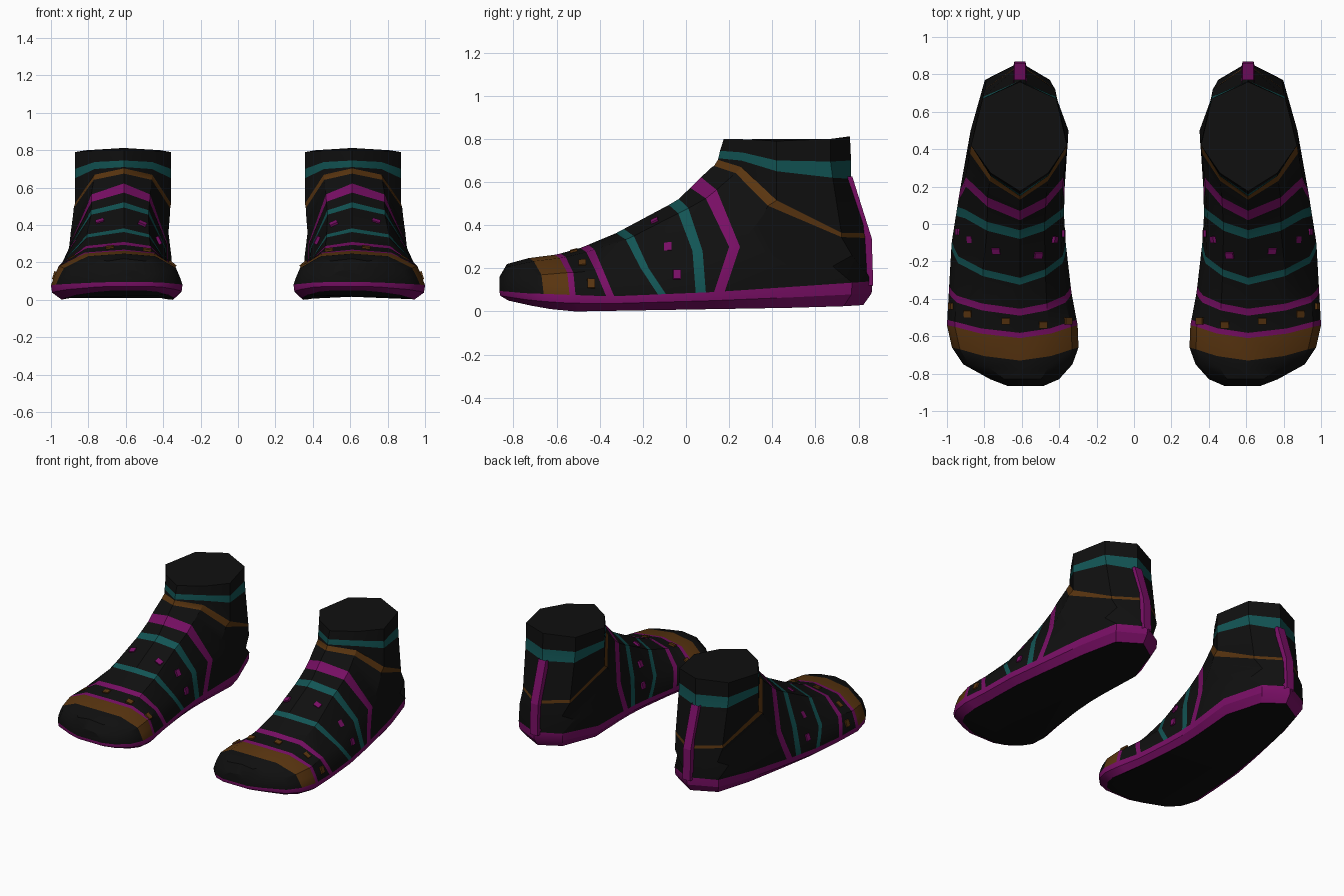
import bpy, bmesh
from mathutils import Vector
from mathutils.bvhtree import BVHTree

if "Cube" in bpy.data.objects:
    bpy.data.objects.remove(bpy.data.objects["Cube"])

CX = 0.61  # centre line of one shoe; the other is mirrored


def mat(name, rgb):
    m = bpy.data.materials.new(name)
    m.diffuse_color = (*rgb, 1)
    m.use_nodes = True
    m.node_tree.nodes["Principled BSDF"].inputs["Base Color"].default_value = m.diffuse_color
    return m


MATS = [mat("black", (0.005, 0.005, 0.005)), mat("magenta", (0.19, 0.0045, 0.13)),
        mat("teal", (0.006, 0.09, 0.09)), mat("brown_orange", (0.10, 0.035, 0.005))]
BLACK, MAGENTA, TEAL, ORANGE = range(4)


def interp(table, t):
    if t <= table[0][0]:
        return table[0][1]
    for (a, u), (b, v) in zip(table, table[1:]):
        if t <= b:
            return u + (v - u) * (t - a) / (b - a)
    return table[-1][1]


# Footprint edges, instep line, sole line and side slopes, all along y
OUTER = [(-.865, .68), (-.83, .77), (-.77, .90), (-.65, .98), (-.54, 1.0), (-.1, .975),
         (.25, .92), (.5, .875), (.77, .80), (.865, .64)]
INNER = [(-.865, .48), (-.83, .40), (-.74, .32), (-.62, .285), (-.4, .33), (-.2, .355),
         (0, .375), (.25, .37), (.49, .345), (.6, .40), (.75, .42), (.865, .58)]
INSTEP = [(-.865, .16), (-.83, .22), (-.72, .25), (-.6, .264), (-.5, .29), (-.33, .36),
          (-.04, .515), (.14, .69)]
SOLE_TOP = [(-.86, .095), (-.75, .085), (-.35, .07), (.13, .09), (.5, .115), (.865, .14)]
SOLE_LOW = [(-.86, .05), (-.7, .015), (-.55, 0), (.7, .02), (.86, .03)]
SLOPE_OUT = [(-.4, .45), (0, .3), (.3, .06)]
SLOPE_IN = [(-.4, .4), (0, .1), (.3, .02)]


def side_x(y, z, side):
    rise = min(max(z - .09, 0), .3)
    if side > 0:
        return interp(OUTER, y) - interp(SLOPE_OUT, y) * rise
    return interp(INNER, y) + interp(SLOPE_IN, y) * rise


def arch(t, m, n, b, heel):
    """Cross-section from outer edge over the instep to inner edge."""
    s = (t[0] + .4 * (m[0] - t[0]), t[1] - .18 * (t[1] - m[1]))
    halves = []
    for side in (1, -1):
        mx = side_x(*m, side)
        bx = CX if heel else side_x(*b, side)
        halves.append([(bx, *b), (side_x(*n, side), *n), (mx, *m),
                       (CX + .6 * (mx - CX), *s)])
    return halves[0] + [(CX, *t)] + halves[1][::-1]


def foot(ty, my, mz, by):
    b = (by, interp(SOLE_TOP, by))
    return arch((ty, interp(INSTEP, ty)), (my, mz), ((my + by) / 2, (mz + b[1]) / 2), b, False)


# Sections toe to instep; each colour belongs to the strip leading up to it
sections = [(foot(-.865, -.865, .13, -.865), BLACK), (foot(-.83, -.825, .15, -.83), BLACK),
            (foot(-.78, -.75, .16, -.75), BLACK), (foot(-.73, -.67, .17, -.66), BLACK),
            (foot(-.61, -.55, .18, -.54), ORANGE)]
for ty, my, mz, by, w, col in [(-.61, -.55, .18, -.54, .028, MAGENTA),
                               (-.49, -.42, .19, -.37, .037, MAGENTA),
                               (-.325, -.21, .2, -.13, .037, TEAL),
                               (-.08, .03, .28, .045, .047, TEAL),
                               (.02, .20, .30, .13, .05, MAGENTA)]:
    if col != MAGENTA or ty > -.6:
        sections.append((foot(ty, my, mz, by), BLACK))
    sections.append((foot(ty + w, my + w, mz, by + w), col))

# Sections sweeping back round the heel
for ty, m, n, by in [(.085, (.29, .36), (.42, .22), .5), (.10, (.33, .41), (.68, .21), .77),
                     (.115, (.36, .45), (.77, .26), .865)]:
    sections.append((arch((ty, interp(INSTEP, ty)), m, n, (by, interp(SOLE_TOP, by)),
                          by > .8), BLACK))
base_count = len(sections)

# Closed ankle rings
for t, m, n, b, col in [((.13, .675), (.38, .49), (.72, .345), (.855, .34), BLACK),
                        ((.148, .703), (.42, .515), (.72, .365), (.85, .362), ORANGE),
                        ((.15, .71), (.42, .65), (.68, .62), (.765, .615), BLACK),
                        ((.158, .745), (.42, .70), (.67, .695), (.765, .70), TEAL),
                        ((.175, .80), (.42, .79), (.67, .80), (.76, .812), BLACK)]:
    sections.append((arch(t, m, n, b, True), col))


def finish(name, bm, smooth=True):
    bmesh.ops.remove_doubles(bm, verts=bm.verts, dist=.0005)
    bmesh.ops.recalc_face_normals(bm, faces=bm.faces)
    me = bpy.data.meshes.new(name)
    bm.to_mesh(me)
    bm.free()
    for m in MATS:
        me.materials.append(m)
    ob = bpy.data.objects.new(name, me)
    bpy.context.collection.objects.link(ob)
    if smooth:
        bpy.ops.object.select_all(action='DESELECT')
        bpy.context.view_layer.objects.active = ob
        ob.select_set(True)
        bpy.ops.object.shade_smooth_by_angle()
    ob.modifiers.new("pair", 'MIRROR').use_mirror_merge = False
    return ob


def strip(bm, r0, r1, col, closed=False):
    n = len(r0)
    for i in range(n if closed else n - 1):
        j = (i + 1) % n
        bm.faces.new((r0[i], r0[j], r1[j], r1[i])).material_index = col


# Shoe body: upper, closed ankle top, sole rim and underside
bm = bmesh.new()
rows = [[bm.verts.new(p) for p in pts] for pts, _ in sections]
for r0, r1, (_, col) in zip(rows, rows[1:], sections[1:]):
    strip(bm, r0, r1, col)
bm.faces.new(rows[0])
bm.faces.new(rows[-1][:-1])
edge = [s[0][0] for s in sections[:base_count]] + \
       [s[0][-1] for s in sections[:base_count - 1]][::-1]
rims = []
for fx, fy, fz in [(1, 1, 1), (.985, .995, .5), (.85, .95, 0)]:
    rims.append([bm.verts.new((CX + (x - CX) * fx, y * fy,
                               interp(SOLE_LOW, y) * (1 - fz) + z * fz)) for x, y, z in edge])
strip(bm, rims[0], rims[1], MAGENTA, True)
strip(bm, rims[1], rims[2], MAGENTA, True)
bm.faces.new(rims[2])
body = finish("shoe_body", bm)

# Heel stripe wrapped over the back ridge
bm = bmesh.new()
rows = [[bm.verts.new((CX + dx, y + dy, z)) for dx, dy in
         [(-.036, -.03), (-.03, .003), (.03, .003), (.036, -.03)]]
        for y, z in [(.865, .12), (.858, .34), (.85, .365), (.768, .625)]]
for r0, r1 in zip(rows, rows[1:]):
    strip(bm, r0, r1, MAGENTA)
finish("heel_stripe", bm, False)

# Studs sitting on the upper
tree = BVHTree.FromPolygons([v.co for v in body.data.vertices],
                            [p.vertices[:] for p in body.data.polygons])


def studs(name, points, col):
    bm = bmesh.new()
    for p in points:
        loc, nor, _, _ = tree.find_nearest(Vector(p))
        along = Vector((0, 1, 0)) - nor * nor.y
        along.normalize()
        across = along.cross(nor)
        for v in bmesh.ops.create_cube(bm, size=1)['verts']:
            c = v.co.copy()
            v.co = loc + across * c.x * .045 + along * c.y * .035 + nor * c.z * .022
    for f in bm.faces:
        f.material_index = col
    finish(name, bm, False)


studs("toe_studs", [(.98, -.44, .13), (.885, -.48, .22), (.685, -.52, .28),
                    (.485, -.54, .27), (.345, -.52, .20)], ORANGE)
studs("instep_studs", [(.965, -.04, .18), (.89, -.085, .31), (.735, -.14, .41),
                       (.51, -.17, .41), (.375, -.09, .34), (.36, -.05, .19)], MAGENTA)
